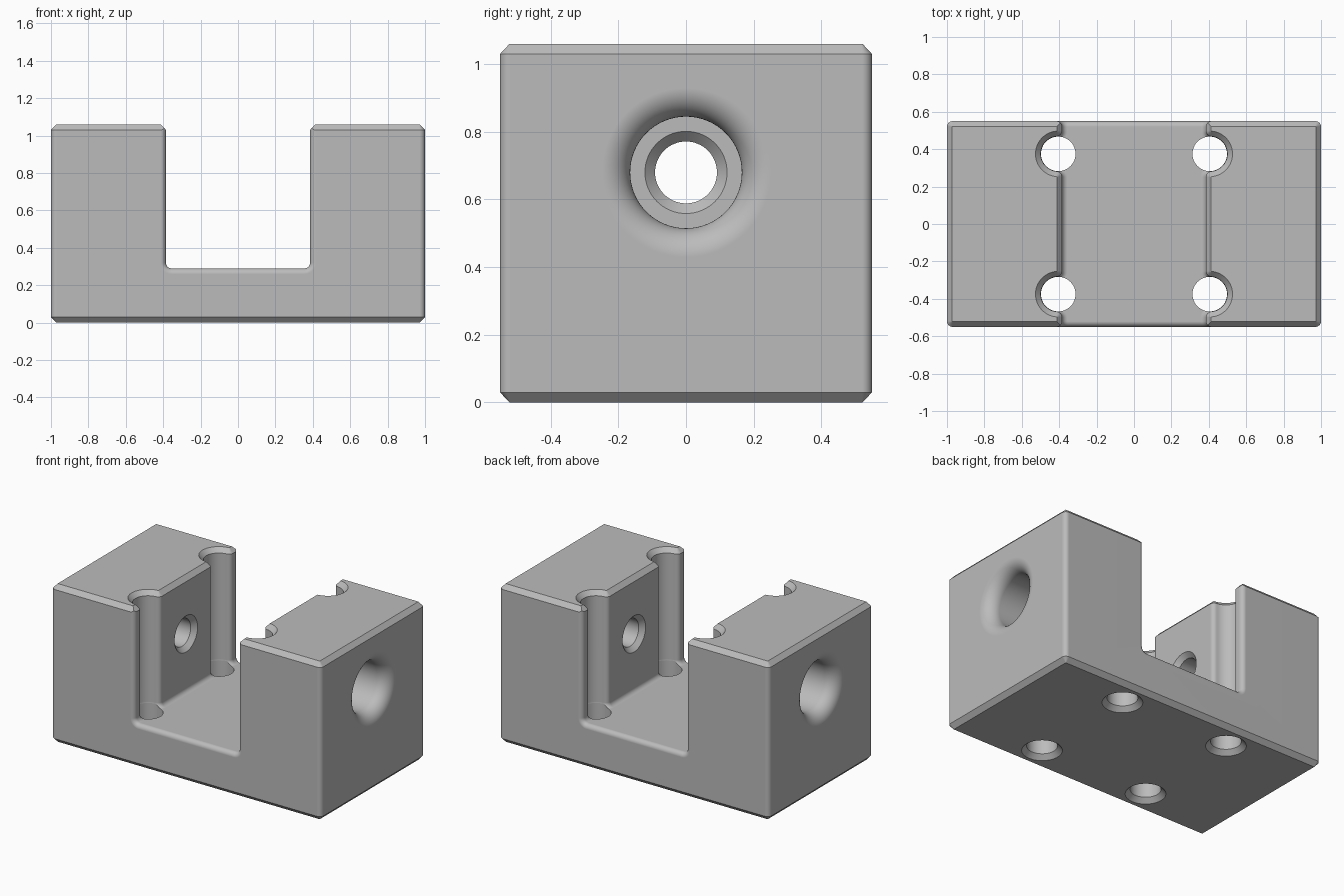
import bpy, bmesh
from math import sin, cos, pi, atan2, sqrt
from mathutils import Vector

cube = bpy.data.objects.get("Cube")
if cube:
    bpy.data.objects.remove(cube, do_unlink=True)

LENGTH, DEPTH, HEIGHT = 1.0, 0.55, 1.06    # half length, half depth, full height
EDGE = 0.03                                # size of chamfers and fillets
TIP = 0.028                                # chamfer inset, just short of the fillet centre
SLOT, FLOOR = 0.385, 0.29                  # slot half width and floor height
HOLE_X, HOLE_Y, HOLE_R = 0.405, 0.375, 0.0925
BORE_Z = 0.68


def loft(name, rings):
    """Skin a closed solid over rings of equal point count."""
    bm = bmesh.new()
    loops = [[bm.verts.new(p) for p in ring] for ring in rings]
    n = len(loops[0])
    for a, b in zip(loops, loops[1:]):
        for i in range(n):
            j = (i + 1) % n
            bm.faces.new((a[i], a[j], b[j], b[i]))
    bm.faces.new(loops[0])
    bm.faces.new(loops[-1])
    bmesh.ops.recalc_face_normals(bm, faces=bm.faces)
    mesh = bpy.data.meshes.new(name)
    bm.to_mesh(mesh)
    bm.free()
    obj = bpy.data.objects.new(name, mesh)
    bpy.context.collection.objects.link(obj)
    return obj


def arc(cx, cy, r, start, end, steps):
    angles = [start + (end - start) * i / steps for i in range(steps + 1)]
    return [(cx + r * cos(a), cy + r * sin(a)) for a in angles]


def four_way(quarter):
    """Mirror a quarter outline in x and y into a closed loop."""
    back = quarter[::-1]
    return (quarter + [(-x, y) for x, y in back]
            + [(-x, -y) for x, y in quarter] + [(x, -y) for x, y in back])


def at_height(outline, z):
    return [Vector((x, y, z)) for x, y in outline]


def block_outline(inset):
    return four_way(arc(LENGTH - EDGE, DEPTH - EDGE, EDGE - inset, 0, pi / 2, 6))


def slot_outline(grow):
    """Slot plan with the four half-round corner channels and their fillets."""
    radius = HOLE_R + 0.0015
    fx = SLOT + EDGE
    dx = fx - HOLE_X
    dy = sqrt((radius + EDGE) ** 2 - dx ** 2)
    turn = atan2(dy, dx)
    f = EDGE - grow
    quarter = arc(fx, HOLE_Y - dy, f, pi, pi - turn, 6)
    quarter += arc(HOLE_X, HOLE_Y, radius + grow, -turn, turn, 28)[1:-1]
    quarter += arc(fx, HOLE_Y + dy, f, turn - pi, -pi, 6)
    quarter.append((SLOT + grow, DEPTH + 0.15))
    return four_way(quarter)


def slot_mouth_ring(y, grow):
    """U section of the slot, widened towards the outer face."""
    half = arc(SLOT - EDGE, FLOOR + EDGE, EDGE + grow, -pi / 2, 0, 6)
    half.append((SLOT + grow, HEIGHT + 0.2))
    points = half + [(-x, z) for x, z in half[::-1]]
    return [Vector((x, y, z)) for x, z in points]


# Main block: rounded upright edges, chamfered top and bottom
block = loft("clamp_block", [at_height(block_outline(d), z) for d, z in (
    (TIP, 0), (0, EDGE), (0, HEIGHT - EDGE), (TIP, HEIGHT))])

cutters = []

# Slot with a filleted floor and a chamfered rim
levels = [(EDGE * (cos(a) - 1), FLOOR + EDGE * (1 - sin(a)))
          for a in [pi / 2 * (1 - i / 6) for i in range(7)]]
levels += [(0, HEIGHT - EDGE), (TIP, HEIGHT), (TIP, HEIGHT + 0.15)]
cutters.append(loft("slot_cutter", [at_height(slot_outline(d), z) for d, z in levels]))

# Rounded slot mouths, front and back
mouth = [(DEPTH - EDGE - 0.02, -0.01)]
mouth += [(DEPTH - EDGE + EDGE * sin(a), EDGE * (1 - cos(a)))
          for a in [pi / 2 * i / 6 for i in range(7)]]
mouth.append((DEPTH + 0.1, EDGE))
for side in (-1, 1):
    cutters.append(loft("mouth_cutter", [slot_mouth_ring(side * y, d) for y, d in mouth]))

# Upright bolt holes, chamfered underneath
for sx in (-1, 1):
    for sy in (-1, 1):
        cutters.append(loft("bolt_hole_cutter", [
            at_height(arc(sx * HOLE_X, sy * HOLE_Y, r, 0, 2 * pi, 48)[:-1], z)
            for r, z in ((HOLE_R + EDGE, -0.05), (HOLE_R + EDGE, 0),
                         (HOLE_R, EDGE), (HOLE_R, FLOOR + 0.04))]))

# Stepped cross bores with flared mouths at the ends
FLARE = 0.085
BORE_R, SEAT_R = 0.0915, 0.165
bore = [(SEAT_R + FLARE, LENGTH + 0.05)]
bore += [(r, x) for x, r in arc(LENGTH - FLARE, SEAT_R + FLARE, FLARE, 0, -pi / 2, 12)]
bore += [(SEAT_R, 0.7), (BORE_R + EDGE, 0.7), (BORE_R, 0.67),
         (BORE_R, SLOT + EDGE), (BORE_R + EDGE, SLOT), (BORE_R + EDGE, SLOT - 0.1)]
for side in (-1, 1):
    cutters.append(loft("cross_bore_cutter", [
        [Vector((side * x, y, z)) for y, z in arc(0, BORE_Z, r, 0, 2 * pi, 64)[:-1]]
        for r, x in bore]))

# Cut everything out of the block
bpy.ops.object.select_all(action='DESELECT')
block.select_set(True)
bpy.context.view_layer.objects.active = block
for cutter in cutters:
    cutter.hide_render = True
    mod = block.modifiers.new("cut", 'BOOLEAN')
    mod.operation = 'DIFFERENCE'
    mod.solver = 'EXACT'
    mod.object = cutter
    bpy.ops.object.modifier_apply(modifier=mod.name)
    bpy.data.objects.remove(cutter, do_unlink=True)

# Smooth fillets, crisp chamfers, flat broad faces
bpy.ops.object.shade_smooth_by_angle(angle=pi / 6)
weighted = block.modifiers.new("weighted_normals", 'WEIGHTED_NORMAL')
weighted.keep_sharp = True

# Plain grey metal
grey = bpy.data.materials.new("machined_grey")
grey.use_nodes = True
colour = (0.5, 0.5, 0.5, 1)
grey.diffuse_color = colour
grey.node_tree.nodes["Principled BSDF"].inputs["Base Color"].default_value = colour
block.data.materials.clear()
block.data.materials.append(grey)
